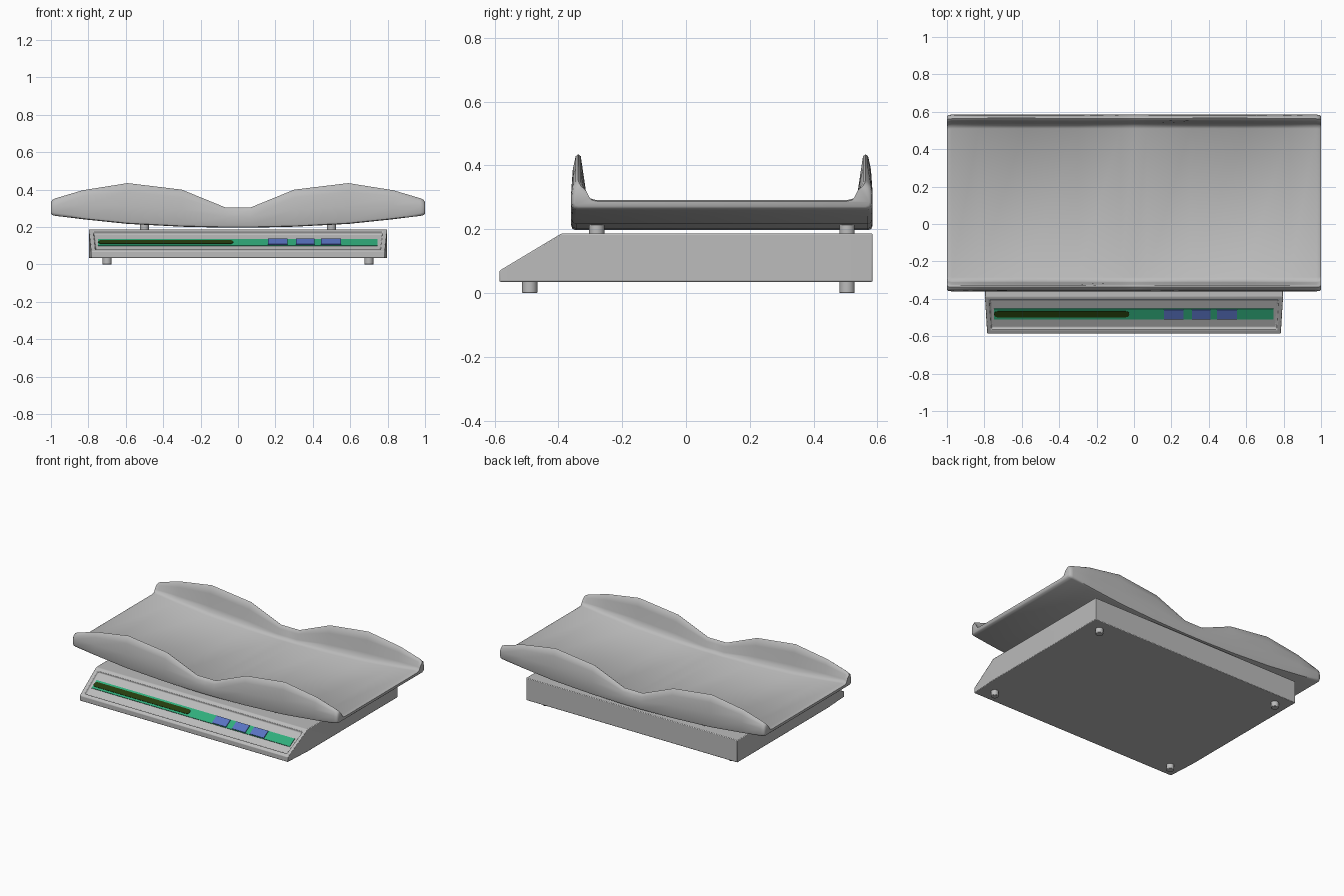
import bpy, bmesh, math
from mathutils import Matrix, Vector

if "Cube" in bpy.data.objects:
    bpy.data.objects.remove(bpy.data.objects["Cube"])


def material(name, rgb):
    m = bpy.data.materials.new(name)
    m.diffuse_color = (*rgb, 1)
    m.use_nodes = True
    m.node_tree.nodes["Principled BSDF"].inputs["Base Color"].default_value = m.diffuse_color
    return m


GREY = material("light_grey", (0.50, 0.50, 0.50))
GREEN = material("panel_green", (0.03, 0.42, 0.20))
DARK = material("display_dark_green", (0.018, 0.045, 0.004))
BLUE = material("button_blue", (0.10, 0.17, 0.54))


def finish(name, bm, mat, bevel=0, angle=35):
    bmesh.ops.recalc_face_normals(bm, faces=bm.faces)
    me = bpy.data.meshes.new(name)
    bm.to_mesh(me)
    bm.free()
    ob = bpy.data.objects.new(name, me)
    bpy.context.collection.objects.link(ob)
    me.materials.append(mat)
    if bevel:
        mod = ob.modifiers.new("soft_edges", 'BEVEL')
        mod.width, mod.segments = bevel, 2
        mod.limit_method = 'ANGLE'
    bpy.ops.object.select_all(action='DESELECT')
    bpy.context.view_layer.objects.active = ob
    ob.select_set(True)
    bpy.ops.object.shade_smooth_by_angle(angle=math.radians(angle))
    return ob


def skin(bm, rings):
    """Join closed rings of points into a capped skin."""
    vs = [[bm.verts.new(p) for p in r] for r in rings]
    n = len(rings[0])
    for a, b in zip(vs, vs[1:]):
        for i in range(n):
            bm.faces.new((a[i], a[(i + 1) % n], b[(i + 1) % n], b[i]))
    bm.faces.new(vs[0])
    bm.faces.new(vs[-1])


# base housing: wedge front, with a recess sunk into the sloping face
SLOPE_LOW, SLOPE_HIGH = Vector((0, -0.585, 0.07)), Vector((0, -0.39, 0.187))
bm = bmesh.new()
skin(bm, [[(-hx, y, 0.035), (hx, y, 0.035), (hx, y, zt), (-hx, y, zt)]
          for y, hx, zt in ((-0.585, 0.785, 0.07), (-0.39, 0.797, 0.187), (0.585, 0.797, 0.187))])
bmesh.ops.recalc_face_normals(bm, faces=bm.faces)
slope = [f for f in bm.faces if f.normal.z > 0.5 and f.normal.y < -0.3]
bmesh.ops.inset_region(bm, faces=slope, thickness=0.03)
bmesh.ops.inset_region(bm, faces=slope, thickness=0.010, depth=-0.015)
finish("base_housing", bm, GREY, 0.004, 30)

# control panel plates, laid out in the plane of the slope
v_axis = (SLOPE_HIGH - SLOPE_LOW).normalized()
n_axis = Vector((1, 0, 0)).cross(v_axis)
mid = (SLOPE_LOW + SLOPE_HIGH) / 2
FRAME = Matrix.Translation(mid) @ Matrix((Vector((1, 0, 0)), v_axis, n_axis)).transposed().to_4x4()


def plate(name, x0, x1, half, low, high, mat, rounded=False):
    outline = [(x0, -half), (x1, -half), (x1, half), (x0, half)]
    if rounded:
        outline = []
        for cx, start in ((x1 - half, -90), (x0 + half, 90)):
            for k in range(9):
                a = math.radians(start + k * 22.5)
                outline.append((cx + half * math.cos(a), half * math.sin(a)))
    bm = bmesh.new()
    skin(bm, [[FRAME @ Vector((x, v, d)) for x, v in outline] for d in (low, high)])
    finish(name, bm, mat)


plate("control_panel", -0.748, 0.746, 0.032, -0.0155, -0.011, GREEN)
plate("display_window", -0.748, -0.025, 0.018, -0.0115, -0.008, DARK, True)
for i, (x0, x1) in enumerate(((0.16, 0.265), (0.31, 0.41), (0.445, 0.55))):
    plate(f"button_{i + 1}", x0, x1, 0.029, -0.0115, -0.006, BLUE)


# round feet below the housing and support posts under the tray
def pegs(name, hx, ys, z0, z1):
    for sx in (-1, 1):
        for y in ys:
            bm = bmesh.new()
            bmesh.ops.create_cone(bm, cap_ends=True, segments=20, radius1=0.024, radius2=0.024,
                                  depth=z1 - z0, matrix=Matrix.Translation((sx * hx, y, (z0 + z1) / 2)))
            side = "right" if sx > 0 else "left"
            end = "back" if y > 0 else "front"
            finish(f"{name}_{end}_{side}", bm, GREY, 0.003)


pegs("foot", 0.70, (-0.49, 0.505), 0.0, 0.04)
pegs("tray_post", 0.50, (-0.28, 0.505), 0.18, 0.225)


# weighing tray: curved floor with wavy walls along both long sides
def tray_ring(x, zb, zt, floor, hw):
    h = zt - floor
    half = [(0.015, zb), (0.004, zb + 0.004), (0, zb + 0.015), (0, floor + 0.35 * h), (0.005, floor + 0.75 * h),
            (0.014, zt - 0.006), (0.022, zt), (0.030, zt - 0.006), (0.037, floor + 0.72 * h),
            (0.048, floor + 0.28 * h), (0.054, floor + 0.10 * h), (0.075, floor)]
    cy = 0.1125
    front = [(x, cy - hw + d, z) for d, z in half]
    back = [(x, cy + hw - d, z) for d, z in reversed(half)]
    return front + back


# x, underside, wall top, floor, half width
stations = [(0.0, 0.197, 0.306, 0.228, 0.4725), (0.07, 0.197, 0.306, 0.228, 0.4725),
            (0.30, 0.202, 0.400, 0.233, 0.4725), (0.59, 0.217, 0.435, 0.248, 0.4725),
            (0.83, 0.242, 0.397, 0.273, 0.4725), (0.975, 0.260, 0.354, 0.291, 0.4725),
            (0.993, 0.264, 0.345, 0.292, 0.470), (1.0, 0.271, 0.334, 0.287, 0.463)]
bm = bmesh.new()
skin(bm, [tray_ring(-s[0], *s[1:]) for s in stations[:0:-1]] + [tray_ring(*s) for s in stations])
finish("weighing_tray", bm, GREY, 0, 50)
